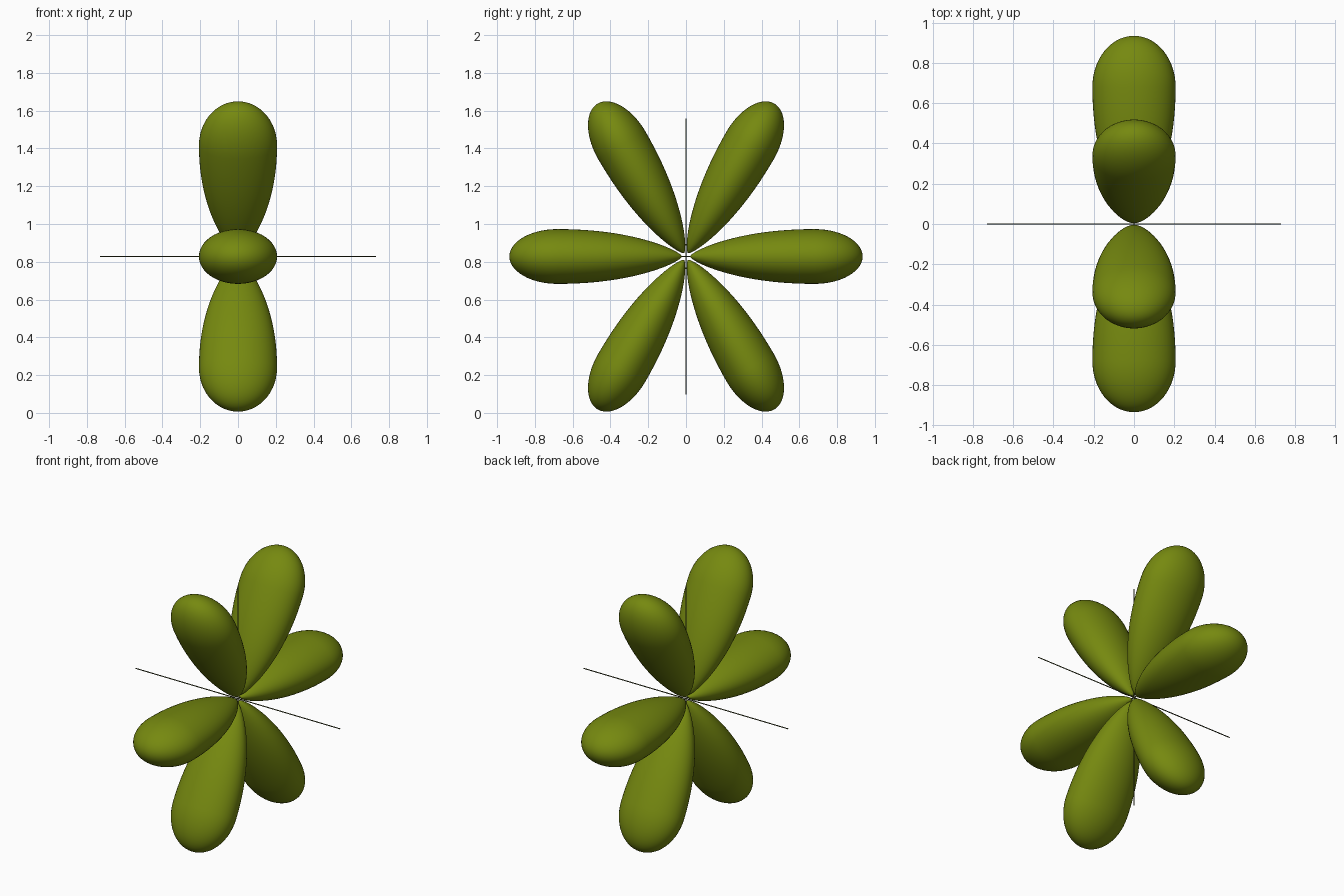
import bpy, bmesh
from math import sin, cos, pi, sqrt, radians
from mathutils import Matrix, Vector

if "Cube" in bpy.data.objects:
    bpy.data.objects.remove(bpy.data.objects["Cube"])

CENTRE = Vector((0, 0, 0.828))
START, WIDEST, TIP = 0.02, 0.68, 0.935   # distances along a lobe
HALF_X, HALF_FLAT = 0.207, 0.145         # half widths of a lobe
SIDES = 48


def material(name, colour):
    mat = bpy.data.materials.new(name)
    mat.diffuse_color = colour
    mat.use_nodes = True
    mat.node_tree.nodes["Principled BSDF"].inputs["Base Color"].default_value = mat.diffuse_color
    return mat


def add_object(name, bm, mat):
    bmesh.ops.recalc_face_normals(bm, faces=bm.faces)
    mesh = bpy.data.meshes.new(name)
    bm.to_mesh(mesh)
    bm.free()
    mesh.materials.append(mat)
    for face in mesh.polygons:
        face.use_smooth = True
    obj = bpy.data.objects.new(name, mesh)
    bpy.context.collection.objects.link(obj)
    return obj


def lobe_profile():
    # Narrow flare from the centre, then a rounded elliptical end
    pts = []
    for i in range(1, 21):
        t = (i / 20) ** 1.5
        pts.append((START + t * (WIDEST - START), sin(pi / 2 * t ** 0.72)))
    for i in range(1, 14):
        a = pi / 2 * i / 14
        pts.append((WIDEST + (TIP - WIDEST) * sin(a), cos(a)))
    return pts


def lobe(name, angle, mat):
    bm = bmesh.new()
    rings = []
    for dist, w in lobe_profile():
        rings.append([bm.verts.new((HALF_X * w * cos(2 * pi * k / SIDES), dist,
                                    HALF_FLAT * w * sin(2 * pi * k / SIDES)))
                      for k in range(SIDES)])
    for a, b in zip(rings, rings[1:]):
        for k in range(SIDES):
            n = (k + 1) % SIDES
            bm.faces.new((a[k], a[n], b[n], b[k]))
    for ring, dist in ((rings[0], START), (rings[-1], TIP)):
        pole = bm.verts.new((0, dist, 0))
        for k in range(SIDES):
            bm.faces.new((ring[k], ring[(k + 1) % SIDES], pole))
    bm.transform(Matrix.Translation(CENTRE) @ Matrix.Rotation(angle, 4, 'X'))
    return add_object(name, bm, mat)


def axis_rod(name, rotation, mat):
    bm = bmesh.new()
    bmesh.ops.create_cone(bm, cap_ends=True, segments=12, radius1=0.003,
                          radius2=0.003, depth=1.46)
    bm.transform(Matrix.Translation(CENTRE) @ rotation)
    return add_object(name, bm, mat)


olive = material("olive", (0.18, 0.25, 0.005, 1))
dark = material("dark_olive", (0.06, 0.07, 0.02, 1))

# Six lobes fanned around the x axis
for i in range(6):
    lobe(f"lobe_{i + 1}", radians(60 * i), olive)

# Thin axis rods through the centre
axis_rod("axis_x", Matrix.Rotation(pi / 2, 4, 'Y'), dark)
axis_rod("axis_y", Matrix.Rotation(pi / 2, 4, 'X'), dark)
axis_rod("axis_z", Matrix.Identity(4), dark)
